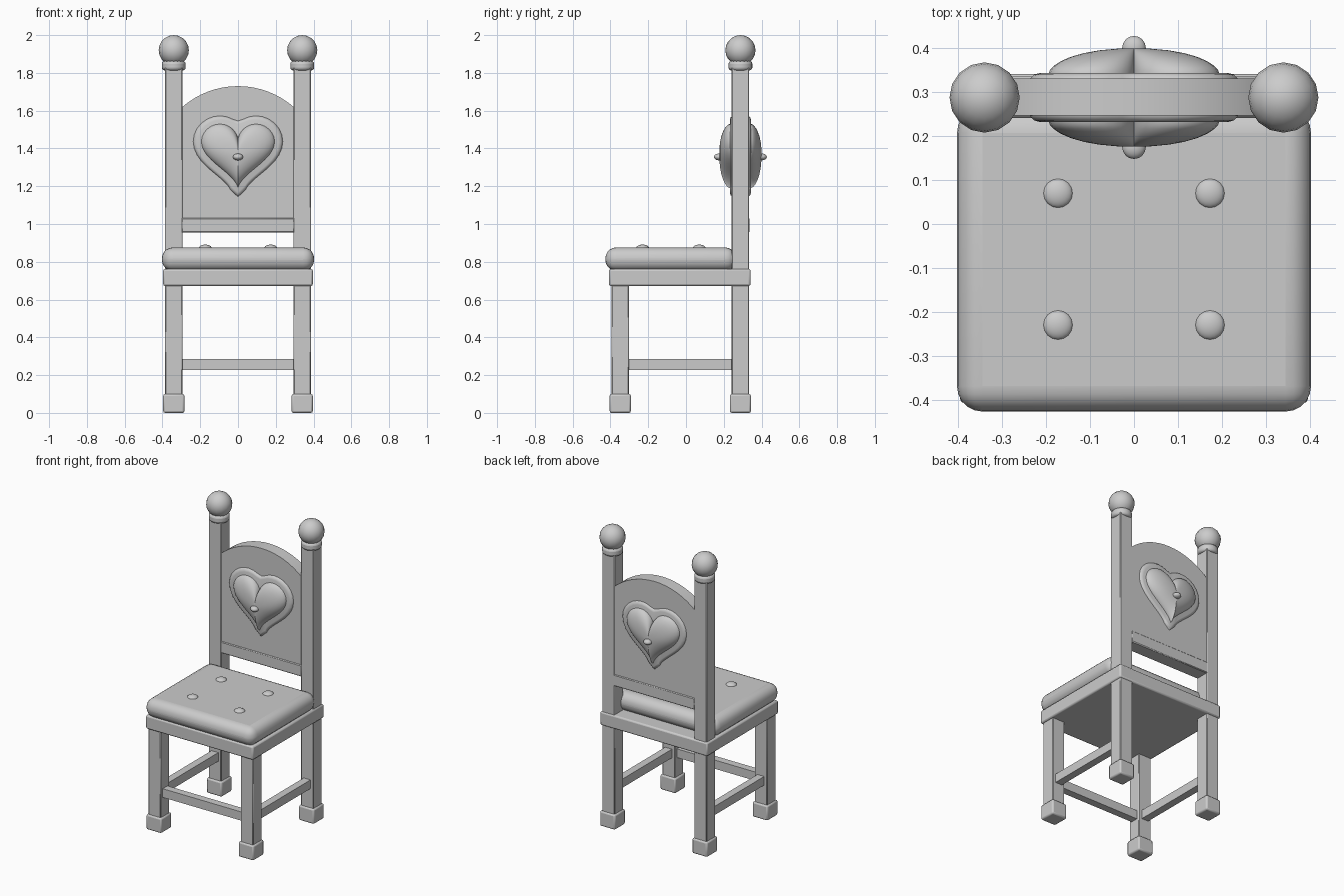
import bpy, bmesh, math

if "Cube" in bpy.data.objects:
    bpy.data.objects.remove(bpy.data.objects["Cube"])

grey = bpy.data.materials.new("light_grey")
grey.diffuse_color = (0.6, 0.6, 0.6, 1)
grey.use_nodes = True
grey.node_tree.nodes["Principled BSDF"].inputs["Base Color"].default_value = grey.diffuse_color


def finish(ob, bevel=0, segments=1, angle=35):
    ob.data.materials.clear()
    ob.data.materials.append(grey)
    if bevel:
        m = ob.modifiers.new("bevel", 'BEVEL')
        m.width, m.segments, m.limit_method = bevel, segments, 'ANGLE'
    for o in bpy.context.selected_objects:
        o.select_set(False)
    ob.select_set(True)
    bpy.context.view_layer.objects.active = ob
    bpy.ops.object.shade_smooth_by_angle(angle=math.radians(angle))
    return ob


def from_bmesh(name, bm, **kw):
    bmesh.ops.recalc_face_normals(bm, faces=bm.faces)
    me = bpy.data.meshes.new(name)
    bm.to_mesh(me)
    bm.free()
    ob = bpy.data.objects.new(name, me)
    bpy.context.collection.objects.link(ob)
    return finish(ob, **kw)


def box(name, x, y, z, **kw):
    """Box from its (min, max) range on each axis."""
    bm = bmesh.new()
    bmesh.ops.create_cube(bm, size=1)
    for v in bm.verts:
        v.co = [(a + b) / 2 + c * (b - a) for c, (a, b) in zip(v.co, (x, y, z))]
    return from_bmesh(name, bm, **kw)


def ball(name, loc, scale, seg=16, rings=10):
    bpy.ops.mesh.primitive_uv_sphere_add(segments=seg, ring_count=rings, radius=1, location=loc)
    ob = bpy.context.object
    ob.name = name
    ob.scale = scale
    return finish(ob, angle=60)


def plate(name, pts, y0, y1, **kw):
    """Extrude an (x, z) outline from y0 to y1."""
    bm = bmesh.new()
    f = bm.faces.new([bm.verts.new((x, y0, z)) for x, z in pts])
    r = bmesh.ops.extrude_face_region(bm, geom=[f])
    for v in r["geom"]:
        if isinstance(v, bmesh.types.BMVert):
            v.co.y = y1
    return from_bmesh(name, bm, **kw)


LX, FY, BY, H = 0.34, -0.348, 0.288, 0.046

# legs, feet, tall rear posts with collars and ball finials
for side, s in (("left", -1), ("right", 1)):
    x = (s * LX - H, s * LX + H)
    for end, y, top in (("front", FY, 0.7), ("rear", BY, 1.83)):
        box(f"{end}_{side}_leg", x, (y - H, y + H), (0.05, top), bevel=0.004)
        box(f"{end}_{side}_foot", (s * LX - 0.056, s * LX + 0.056),
            (y - 0.056, y + 0.056), (0, 0.1), bevel=0.01, segments=2)
    bpy.ops.mesh.primitive_cylinder_add(vertices=24, radius=0.063, depth=0.05,
                                        location=(s * LX, BY, 1.838))
    bpy.context.object.name = f"{side}_collar"
    finish(bpy.context.object, bevel=0.015, segments=3)
    ball(f"{side}_finial", (s * LX, BY, 1.92), (0.08, 0.08, 0.08))
    # side stretcher
    box(f"{side}_stretcher", (s * LX - 0.025, s * LX + 0.025), (FY, BY), (0.228, 0.286))
box("front_stretcher", (-LX, LX), (FY - 0.025, FY + 0.025), (0.228, 0.286))

# seat frame and padded cushion with buttons
box("seat_frame", (-0.396, 0.396), (-0.408, 0.342), (0.672, 0.762), bevel=0.01, segments=2)
box("cushion", (-0.403, 0.403), (-0.427, 0.265), (0.752, 0.876), bevel=0.058, segments=5)
for bx in (-0.173, 0.173):
    for by in (-0.23, 0.07):
        ball("cushion_button", (bx, by, 0.873), (0.034, 0.034, 0.018))

# arched back panel and lower rail
arch = [(-0.3, 0.97), (0.3, 0.97)]
R = (0.3 ** 2 + 0.115 ** 2) / (2 * 0.115)
span = math.asin(0.3 / R)
for i in range(17):
    a = span * (1 - i / 8)
    arch.append((R * math.sin(a), 1.73 - R + R * math.cos(a)))
plate("back_panel", arch, 0.247, 0.331)
box("back_rail", (-0.3, 0.3), (0.241, 0.336), (0.955, 1.032), bevel=0.005)


# heart ornament
def heart(t):
    return (0.0122 * 16 * math.sin(t) ** 3,
            1.39 + 0.0118 * (13 * math.cos(t) - 5 * math.cos(2 * t)
                             - 2 * math.cos(3 * t) - math.cos(4 * t)))


def mirrored(half):
    """Close a right-hand outline that starts and ends on the centre line."""
    return half + [(-x, z) for x, z in half[-2:0:-1]]


N = 28
inner = [heart(math.pi * i / N) for i in range(N + 1)]
inner[0], inner[-1] = (0, inner[0][1]), (0, inner[-1][1])


def offset_outline(d):
    out = []
    for i in range(1, N):
        (x0, z0), (x1, z1) = inner[i - 1], inner[i + 1]
        l = math.hypot(x1 - x0, z1 - z0)
        p = (inner[i][0] - (z1 - z0) / l * d, inner[i][1] + (x1 - x0) / l * d)
        if p[0] > 0.008 and (not out or p[1] > 1.19 - d * 0.8):
            out.append(p)
    return mirrored([(0, out[0][1] - 0.008)] + out + [(0, 1.19 - d * 1.1)])


def loft(name, loops, cap=True, **kw):
    """Skin a list of (outline, y) loops; a tip is a single-point outline."""
    bm = bmesh.new()
    rings = [[bm.verts.new((x, y, z)) for x, z in pts] for pts, y in loops]
    for a, b in zip(rings, rings[1:]):
        n = max(len(a), len(b))
        for i in range(n):
            j = (i + 1) % n
            if len(a) == 1:
                bm.faces.new((a[0], b[i], b[j]))
            elif len(b) == 1:
                bm.faces.new((a[i], a[j], b[0]))
            else:
                bm.faces.new((a[i], a[j], b[j], b[i]))
    if len(rings[0]) > 1:
        bm.faces.new(rings[0])
        bm.faces.new(rings[-1])
    return from_bmesh(name, bm, **kw)


# rounded border standing just proud of both panel faces
outer = offset_outline(0.042)
def shrink(pts, k):
    return [(x * k, 1.37 + (z - 1.37) * k) for x, z in pts]
loft("heart_border", [(shrink(outer, k), BY + d) for k, d in
                      ((0.9, -0.056), (0.96, -0.052), (1, -0.042),
                       (1, 0.042), (0.96, 0.052), (0.9, 0.056))], angle=50)

# puffed heart, domed on both faces
full = mirrored(inner)
prof = [(k, 0.052 + 0.06 * (1 - k ** 2.2) ** 0.55) for k in (0.2, 0.4, 0.58, 0.74, 0.86, 0.94, 0.98, 1)]
loops = [([(0, 1.355)], BY - 0.112)]
loops += [(shrink(full, k), BY - d) for k, d in prof]
loops += [(shrink(full, k), BY + d) for k, d in reversed(prof)]
loops += [([(0, 1.355)], BY + 0.112)]
loft("puffed_heart", loops, angle=40)

# small studs on the heart
for s in (-1, 1):
    ball("heart_stud", (0, BY + s * 0.113, 1.355), (0.027, 0.027, 0.018))
